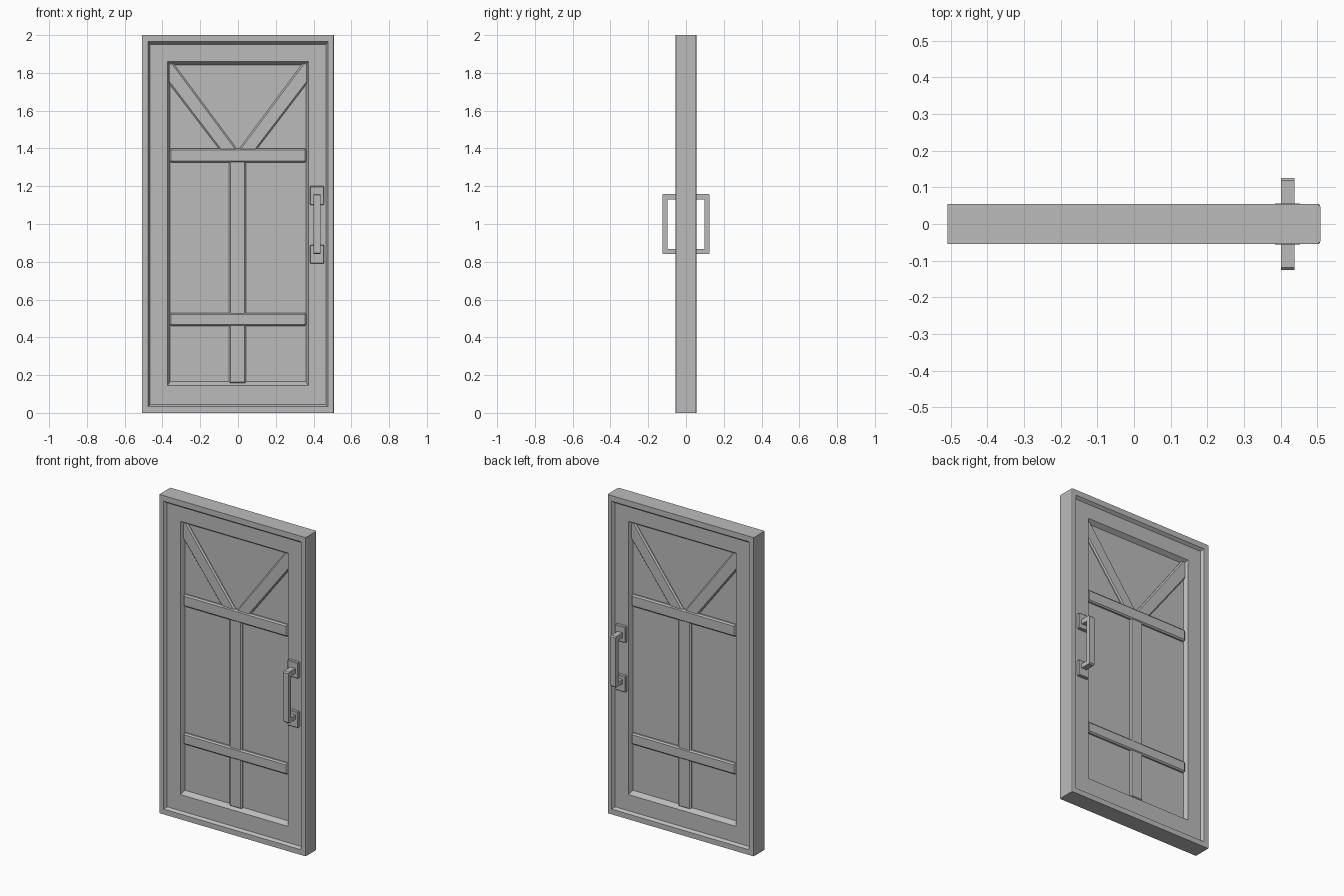
import bpy, bmesh
from mathutils import Vector

cube = bpy.data.objects.get("Cube")
if cube:
    bpy.data.objects.remove(cube, do_unlink=True)

grey = bpy.data.materials.new("plain grey")
grey.use_nodes = True
grey.diffuse_color = (0.5, 0.5, 0.5, 1)
grey.node_tree.nodes["Principled BSDF"].inputs["Base Color"].default_value = (0.5, 0.5, 0.5, 1)


def finish(name, bm, chamfer=0.0):
    bmesh.ops.recalc_face_normals(bm, faces=bm.faces)
    mesh = bpy.data.meshes.new(name)
    bm.to_mesh(mesh)
    bm.free()
    mesh.materials.append(grey)
    obj = bpy.data.objects.new(name, mesh)
    bpy.context.scene.collection.objects.link(obj)
    if chamfer:
        mod = obj.modifiers.new("Chamfer", "BEVEL")
        mod.width = chamfer
        mod.segments = 1
    return obj


def ring(name, outer, lip, inner, depth, root, round_side=False):
    """Rectangular border whose inner edge slopes from lip (at depth) to inner (at root)."""
    bm = bmesh.new()
    section = [(outer, -depth), (lip, -depth), (inner, -root),
               (inner, root), (lip, depth), (outer, depth)]
    loops = []
    for (half, low, high), y in section:
        corners = [(-half, low), (half, low), (half, high), (-half, high)]
        loops.append([bm.verts.new((x, y, z)) for x, z in corners])
    for a, b in zip(loops, loops[1:] + loops[:1]):
        for i in range(4):
            j = (i + 1) % 4
            bm.faces.new((a[i], a[j], b[j], b[i]))
    if round_side:
        edges = [e for e in bm.edges
                 if all(v.co.x > outer[0] - 0.001 for v in e.verts)
                 and abs(e.verts[0].co.z - e.verts[1].co.z) > 1]
        bmesh.ops.bevel(bm, geom=edges, offset=0.007, segments=2, profile=0.5, affect="EDGES")
    return finish(name, bm)


def prism(name, outline, start, end, axis="Y", chamfer=0.0):
    """Extrude an outline along Y (points are x, z) or X (points are y, z)."""
    bm = bmesh.new()
    place = (lambda a, b: (a, start, b)) if axis == "Y" else (lambda a, b: (start, a, b))
    face = bm.faces.new([bm.verts.new(place(a, b)) for a, b in outline])
    move = Vector((0, end - start, 0) if axis == "Y" else (end - start, 0, 0))
    new = bmesh.ops.extrude_face_region(bm, geom=[face])["geom"]
    bmesh.ops.translate(bm, vec=move, verts=[g for g in new if isinstance(g, bmesh.types.BMVert)])
    return finish(name, bm, chamfer)


def rect(a0, a1, b0, b1):
    return [(a0, b0), (a1, b0), (a1, b1), (a0, b1)]


# Outer frame, door leaf border and thin centre panel
FRAME, LEAF, PANEL = 0.055, 0.037, 0.01
ring("outer_frame", (0.508, 0, 2), (0.477, 0.033, 1.965), (0.465, 0.045, 1.95),
     FRAME, LEAF - 0.002, True)
ring("leaf_border", (0.47, 0.04, 1.955), (0.372, 0.145, 1.86), (0.36, 0.165, 1.842), LEAF, PANEL)
prism("centre_panel", rect(-0.365, 0.365, 0.16, 1.85), -PANEL, PANEL)

# Raised boards showing on both faces
prism("upper_rail", rect(-0.362, 0.362, 1.325, 1.4), -0.028, 0.028, chamfer=0.008)
prism("lower_rail", rect(-0.362, 0.362, 0.46, 0.53), -0.028, 0.028, chamfer=0.008)
prism("centre_post", rect(-0.047, 0.042, 0.155, 1.34), -0.023, 0.023, chamfer=0.008)
for side, s in (("right", -1), ("left", 1)):
    brace = [(0.37, 1.75), (0.37, 1.855), (0.345, 1.855), (0, 1.39), (0.095, 1.39)]
    prism(side + "_brace", [(s * x, z) for x, z in brace], -0.023, 0.023, chamfer=0.008)

# Pull handles with mounting plates on both faces
for side, s in (("front", -1), ("back", 1)):
    for label, z in (("lower", 0.84), ("upper", 1.15)):
        prism(f"{side}_{label}_handle_plate", rect(0.382, 0.455, z - 0.05, z + 0.05),
              s * (LEAF - 0.004), s * 0.056, chamfer=0.003)
    grip = [(0.05, 0.84), (0.118, 0.84), (0.125, 0.847), (0.125, 1.153), (0.118, 1.16), (0.05, 1.16),
            (0.05, 1.13), (0.097, 1.13), (0.097, 0.868), (0.05, 0.868)]
    prism(side + "_handle", [(s * y, z) for y, z in grip], 0.401, 0.437, "X")
